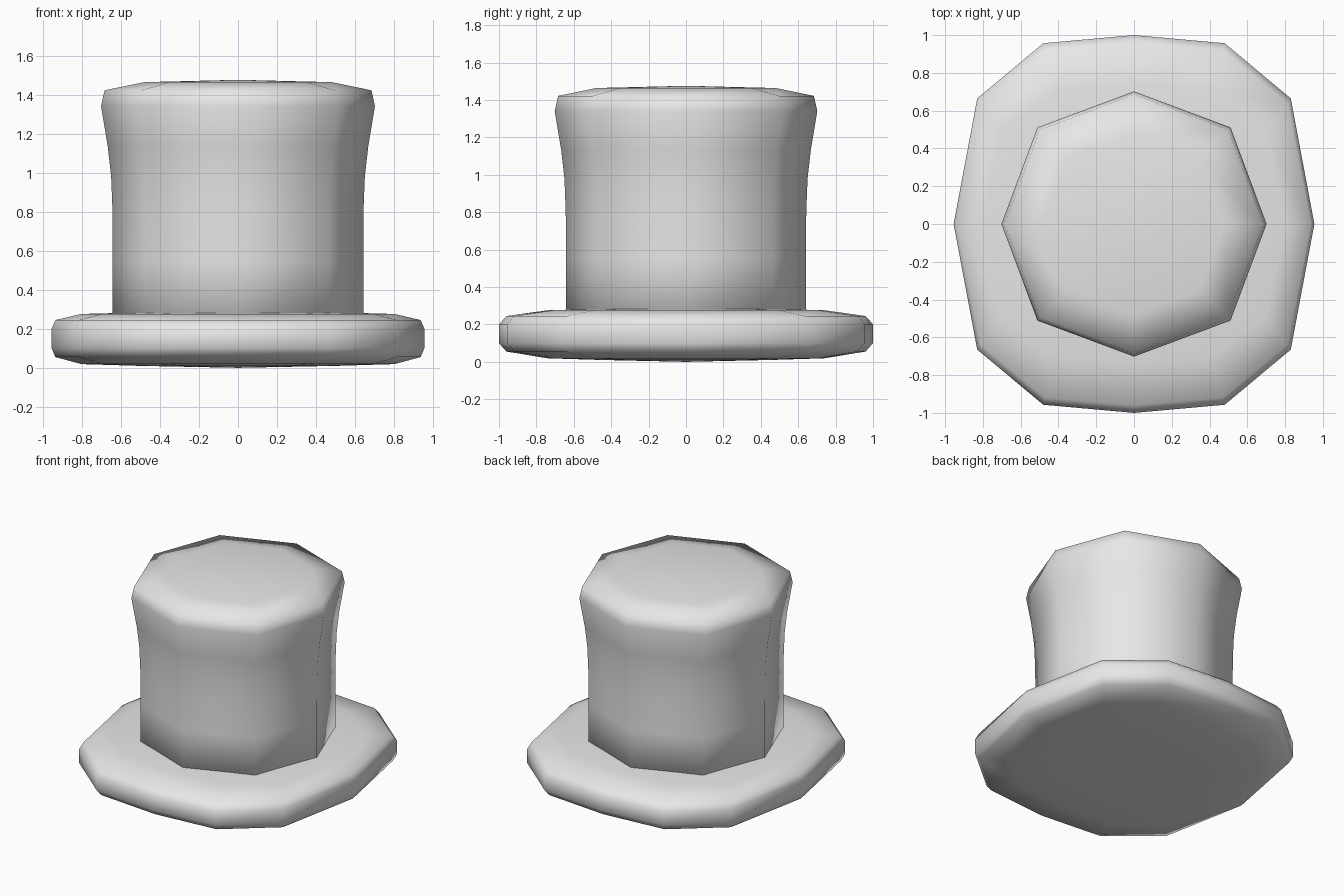
import bpy, bmesh, math

if "Cube" in bpy.data.objects:
    bpy.data.objects.remove(bpy.data.objects["Cube"])

grey = bpy.data.materials.new("light grey")
grey.diffuse_color = (0.8, 0.8, 0.8, 1)
grey.use_nodes = True
grey.node_tree.nodes["Principled BSDF"].inputs["Base Color"].default_value = grey.diffuse_color


def stack(name, outline, rings, bottom, top):
    """Skin scaled copies of an outline; rings are (x scale, y scale, z)."""
    bm = bmesh.new()
    loops = [[bm.verts.new((x * sx, y * sy, z)) for x, y in outline]
             for sx, sy, z in rings]
    n = len(outline)
    for a, b in zip(loops, loops[1:]):
        for i in range(n):
            j = (i + 1) % n
            bm.faces.new((a[i], a[j], b[j], b[i]))
    # Slightly domed caps
    low, high = bm.verts.new((0, 0, bottom)), bm.verts.new((0, 0, top))
    for i in range(n):
        j = (i + 1) % n
        bm.faces.new((loops[0][j], loops[0][i], low))
        bm.faces.new((loops[-1][i], loops[-1][j], high))
    for f in bm.faces:
        f.smooth = True
    mesh = bpy.data.meshes.new(name)
    bm.to_mesh(mesh)
    bm.free()
    mesh.materials.append(grey)
    obj = bpy.data.objects.new(name, mesh)
    bpy.context.collection.objects.link(obj)
    return obj


# Brim: twelve-sided rounded slab, mirrored from one quarter
quarter = [(0.955, 0), (0.83, 0.665), (0.48, 0.957), (0, 1)]
half = quarter + [(-x, y) for x, y in quarter[-2::-1]]
outline = half + [(x, -y) for x, y in half[-2:0:-1]]
stack("brim", outline,
      [(0.53, 0.45, 0.01), (0.84, 0.74, 0.019), (0.98, 0.96, 0.055),
       (1, 1, 0.10), (1, 1, 0.20),
       (0.98, 0.96, 0.245), (0.84, 0.74, 0.276), (0.53, 0.45, 0.284)],
      0.0, 0.288)

# Crown: eight-sided column flaring out to a bevelled top
octagon = [(r * math.cos(i * math.pi / 4), r * math.sin(i * math.pi / 4))
           for i, r in enumerate([1, 1.03] * 4)]
profile = [(0.642, 0.15), (0.642, 0.55), (0.643, 0.80), (0.650, 0.98),
           (0.667, 1.13), (0.702, 1.34), (0.684, 1.422), (0.48, 1.464)]
stack("crown", octagon, [(r, r, z) for r, z in profile], 0.15, 1.476)
